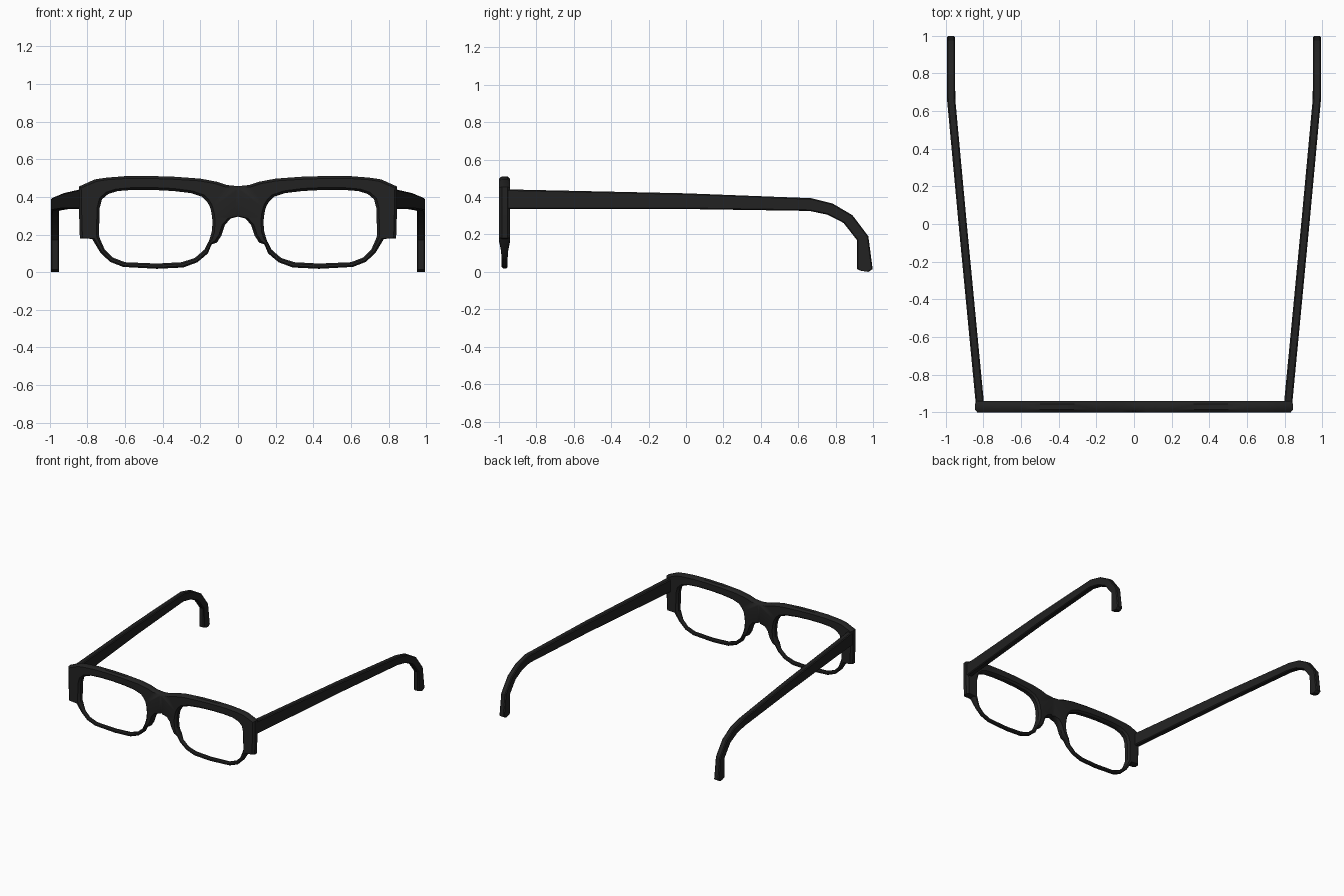
import bpy, bmesh
from mathutils import Vector

if "Cube" in bpy.data.objects:
    bpy.data.objects.remove(bpy.data.objects["Cube"])

black = bpy.data.materials.new("black_acetate")
black.diffuse_color = (0.016, 0.016, 0.016, 1)
black.use_nodes = True
black.node_tree.nodes["Principled BSDF"].inputs["Base Color"].default_value = black.diffuse_color


def make_object(name, bm):
    bmesh.ops.recalc_face_normals(bm, faces=bm.faces)
    mesh = bpy.data.meshes.new(name)
    bm.to_mesh(mesh)
    bm.free()
    mesh.materials.append(black)
    ob = bpy.data.objects.new(name, mesh)
    bpy.context.collection.objects.link(ob)
    bpy.context.view_layer.objects.active = ob
    ob.select_set(True)
    return ob


def bridge_rings(bm, a, b):
    for i in range(len(a)):
        j = (i + 1) % len(a)
        bm.faces.new((a[i], a[j], b[j], b[i]))


# Front frame: paired points (lens opening x, z, outer edge x, z) around one lens
rim = [
    (0.15, 0.35, 0.00, 0.457), (0.165, 0.375, 0.06, 0.463), (0.19, 0.40, 0.11, 0.48),
    (0.25, 0.42, 0.20, 0.497), (0.34, 0.431, 0.35, 0.508), (0.45, 0.437, 0.48, 0.511),
    (0.56, 0.437, 0.60, 0.510), (0.64, 0.431, 0.70, 0.502), (0.69, 0.415, 0.76, 0.493),
    (0.723, 0.387, 0.845, 0.455), (0.735, 0.34, 0.845, 0.37), (0.737, 0.26, 0.843, 0.27),
    (0.738, 0.195, 0.84, 0.18), (0.735, 0.182, 0.775, 0.177), (0.708, 0.12, 0.732, 0.105),
    (0.665, 0.078, 0.68, 0.055), (0.60, 0.053, 0.61, 0.028), (0.43, 0.046, 0.43, 0.018),
    (0.30, 0.053, 0.29, 0.025), (0.23, 0.075, 0.215, 0.053), (0.178, 0.12, 0.16, 0.10),
    (0.155, 0.165, 0.14, 0.148), (0.148, 0.185, 0.112, 0.157), (0.138, 0.22, 0.088, 0.195),
    (0.136, 0.26, 0.07, 0.25), (0.137, 0.29, 0.04, 0.285), (0.139, 0.30, 0.00, 0.295),
    (0.14, 0.31, 0.00, 0.31), (0.145, 0.335, 0.00, 0.442),
]
bm = bmesh.new()
rings = []
for ix, iz, ox, oz in rim:
    inner, outer = Vector((ix, 0, iz)), Vector((ox, 0, oz))
    mid_z = (iz + oz) / 2
    d = 0.016 + 0.014 * min(1, max(0, (mid_z - 0.10) / 0.07))
    across = outer - inner
    r = min(0.014, across.length * 0.3)
    step = across.normalized() * r
    flat = ox == 0 and 0.30 < oz < 0.45
    e = 1.0 if flat else 0.5
    section = [(inner, -.5), (inner + step, -1), (outer - step, -1), (outer, -e),
               (outer, e), (outer - step, 1), (inner + step, 1), (inner, .5)]
    rings.append([bm.verts.new((p.x, -0.97 + f * d, p.z)) for p, f in section])
for k, ring in enumerate(rings):
    bridge_rings(bm, ring, rings[(k + 1) % len(rings)])
# Open the seam so the two halves join at the bridge
seam = [f for f in bm.faces if all(abs(v.co.x) < 1e-4 for v in f.verts)]
bmesh.ops.delete(bm, geom=seam, context='FACES')
front = make_object("front_frame", bm)
mirror = front.modifiers.new("mirror", 'MIRROR')
mirror.use_clip = True
bpy.ops.object.shade_smooth_by_angle(angle=0.7)
front.select_set(False)

# Temple arms: stations (top y, z, bottom y, z), swept with a bevelled box section
arm = [
    (-0.955, 0.441, -0.955, 0.335), (0.0, 0.42, 0.0, 0.336), (0.67, 0.394, 0.66, 0.326),
    (0.785, 0.365, 0.755, 0.306), (0.89, 0.303, 0.842, 0.262), (0.975, 0.19, 0.914, 0.17),
    (0.998, 0.015, 0.915, 0.015), (0.975, 0.0, 0.935, 0.006),
]


def arm_x(y):
    if y < 0:
        return 0.91 + 0.09 * y / 0.94
    return 0.91 + 0.062 * min(1, y / 0.67)


for side, label in ((-1, "left"), (1, "right")):
    bm = bmesh.new()
    rings = []
    for ty, tz, by, bz in arm:
        top, bot = Vector((0, ty, tz)), Vector((0, by, bz))
        inset = (bot - top).normalized() * 0.006
        ring = []
        for p, w in ((top, .015), (top + inset, .022), (bot - inset, .022), (bot, .015),
                     (bot, -.015), (bot - inset, -.022), (top + inset, -.022), (top, -.015)):
            ring.append(bm.verts.new((side * (arm_x(p.y) + w), p.y, p.z)))
        rings.append(ring)
    for a, b in zip(rings, rings[1:]):
        bridge_rings(bm, a, b)
    bm.faces.new(rings[0])
    bm.faces.new(rings[-1])
    ob = make_object(label + "_temple_arm", bm)
    bpy.ops.object.shade_smooth_by_angle(angle=0.5)
    ob.select_set(False)
